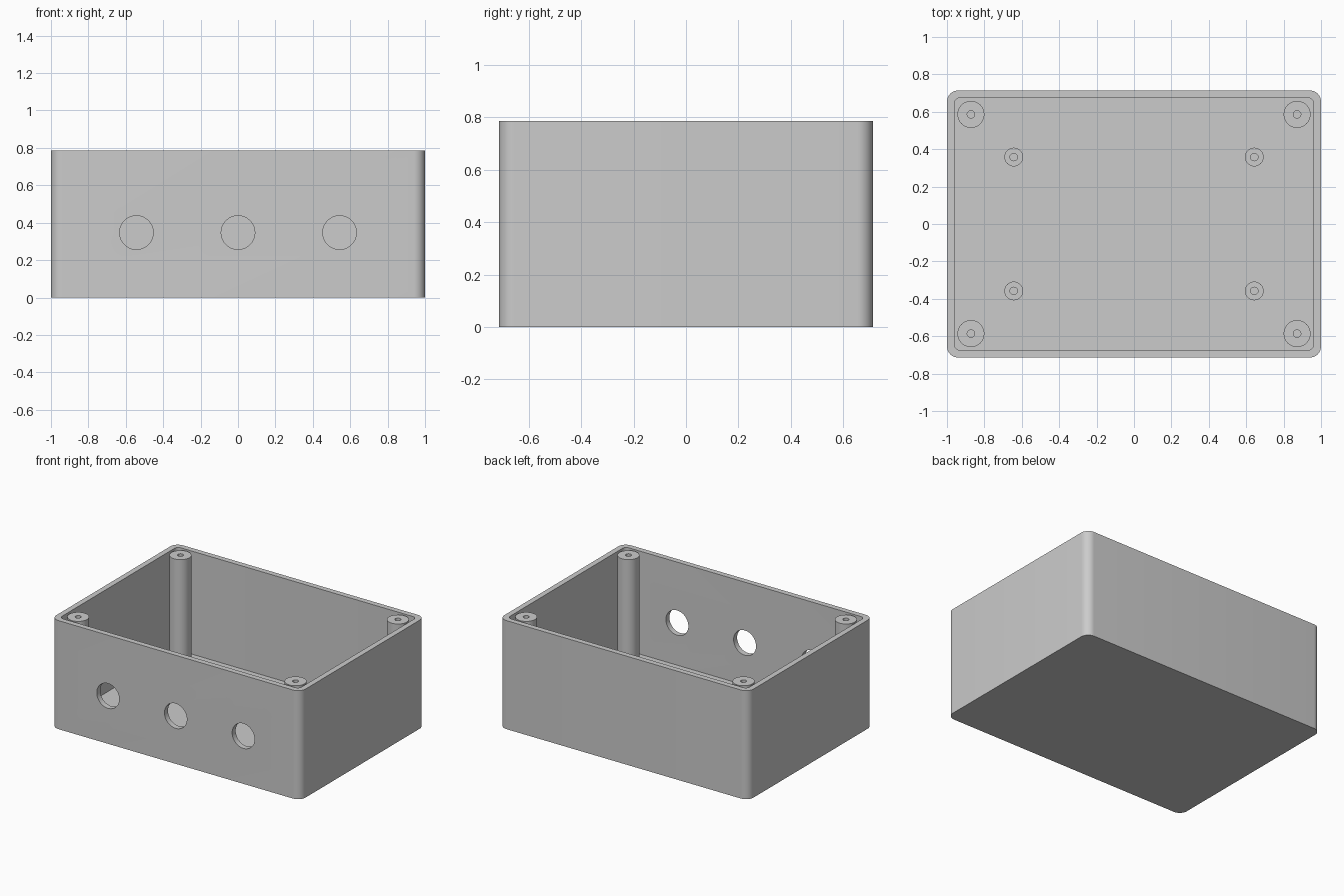
import bpy
import bmesh
from math import cos, sin, pi, radians
from mathutils import Matrix

if "Cube" in bpy.data.objects:
    bpy.data.objects.remove(bpy.data.objects["Cube"], do_unlink=True)

HALF_X, HALF_Y, HEIGHT = 1.0, 0.714, 0.787
WALL, FLOOR = 0.04, 0.04

grey = bpy.data.materials.new("grey plastic")
grey.use_nodes = True
colour = (0.6, 0.6, 0.6, 1)
grey.diffuse_color = colour
grey.node_tree.nodes["Principled BSDF"].inputs["Base Color"].default_value = colour


def make_object(name, bm):
    bmesh.ops.recalc_face_normals(bm, faces=bm.faces)
    mesh = bpy.data.meshes.new(name)
    bm.to_mesh(mesh)
    bm.free()
    mesh.materials.append(grey)
    obj = bpy.data.objects.new(name, mesh)
    bpy.context.collection.objects.link(obj)
    return obj


def activate(obj):
    bpy.ops.object.select_all(action="DESELECT")
    obj.select_set(True)
    bpy.context.view_layer.objects.active = obj


def rounded_block(name, hx, hy, z0, z1, radius, steps=10):
    """Upright block with rounded vertical corners."""
    bm = bmesh.new()
    ring = []
    for k, (sx, sy) in enumerate([(1, 1), (-1, 1), (-1, -1), (1, -1)]):
        for i in range(steps + 1):
            a = (k + i / steps) * pi / 2
            ring.append(bm.verts.new((sx * (hx - radius) + radius * cos(a),
                                      sy * (hy - radius) + radius * sin(a), z0)))
    base = bm.faces.new(ring)
    top = bmesh.ops.extrude_face_region(bm, geom=[base], use_keep_orig=True)["geom"]
    bmesh.ops.translate(bm, vec=(0, 0, z1 - z0),
                        verts=[v for v in top if isinstance(v, bmesh.types.BMVert)])
    return make_object(name, bm)


def tube(name, x, y, z0, z1, outer, inner, sides=40):
    """Hollow post with an open screw hole."""
    bm = bmesh.new()
    profile = [(inner, z0), (inner, z1), (outer, z1), (outer, z0)]
    rings = [[bm.verts.new((x + r * cos(2 * pi * i / sides),
                            y + r * sin(2 * pi * i / sides), z)) for i in range(sides)]
             for r, z in profile]
    for k in range(4):
        a, b = rings[k], rings[(k + 1) % 4]
        for i in range(sides):
            j = (i + 1) % sides
            bm.faces.new((a[i], a[j], b[j], b[i]))
    return make_object(name, bm)


def cut(target, cutter):
    mod = target.modifiers.new("cut", "BOOLEAN")
    mod.operation = "DIFFERENCE"
    mod.solver = "EXACT"
    mod.object = cutter
    activate(target)
    bpy.ops.object.modifier_apply(modifier=mod.name)
    bpy.data.objects.remove(cutter, do_unlink=True)


# Open box with rounded corners
box = rounded_block("enclosure_box", HALF_X, HALF_Y, 0, HEIGHT, 0.06)
cut(box, rounded_block("cavity_cutter", HALF_X - WALL, HALF_Y - WALL,
                       FLOOR, HEIGHT + 0.2, 0.03))

# Three round holes through the front wall
for x in (-0.543, 0, 0.543):
    bm = bmesh.new()
    bmesh.ops.create_cone(bm, cap_ends=True, segments=48, radius1=0.09,
                          radius2=0.09, depth=0.2,
                          matrix=Matrix.Translation((x, -HALF_Y, 0.347))
                          @ Matrix.Rotation(pi / 2, 4, "X"))
    cut(box, make_object("hole_cutter", bm))

# Tall corner screw posts and short board standoffs
parts = [box]
for sx, side in ((1, "left"), (-1, "right")):
    for sy, end in ((-1, "front"), (1, "back")):
        parts.append(tube(f"screw_post_{end}_{side}", sx * 0.872, sy * 0.586,
                          FLOOR - 0.01, HEIGHT - 0.003, 0.072, 0.02))
        parts.append(tube(f"board_standoff_{end}_{side}", sx * 0.643, sy * 0.358,
                          FLOOR - 0.01, 0.11, 0.05, 0.02))

for part in parts:
    activate(part)
    bpy.ops.object.shade_smooth_by_angle(angle=radians(30))
